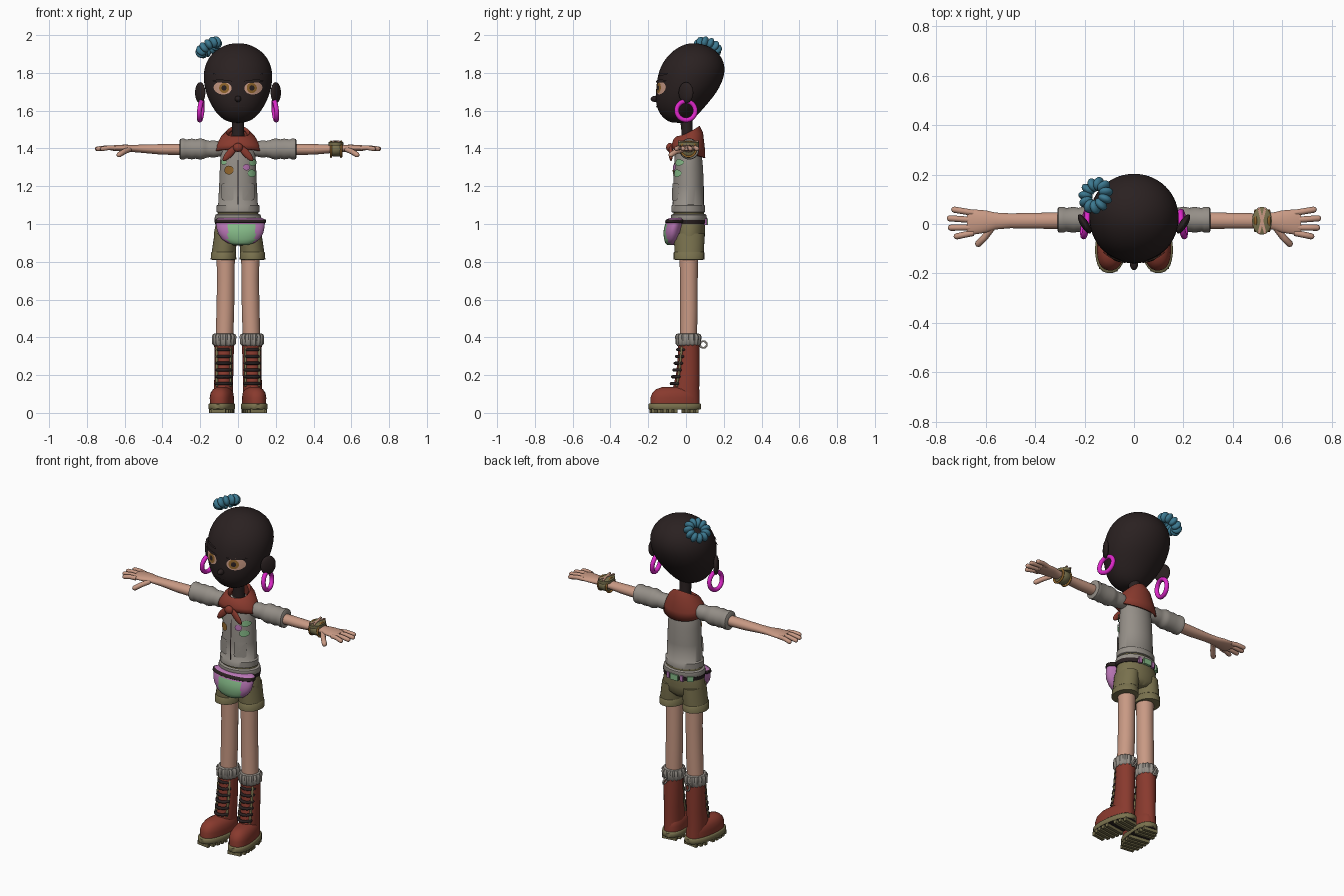
import bpy, bmesh, math
from math import sin, cos, pi, radians
from mathutils import Matrix, Vector
from mathutils.bvhtree import BVHTree

cube = bpy.data.objects.get("Cube")
if cube:
    bpy.data.objects.remove(cube)


def colour(name, r, g, b):
    m = bpy.data.materials.new(name)
    m.use_nodes = True
    m.diffuse_color = (r, g, b, 1)
    bsdf = m.node_tree.nodes["Principled BSDF"]
    bsdf.inputs["Base Color"].default_value = (r, g, b, 1)
    bsdf.inputs["Roughness"].default_value = 0.8
    return m


DARK = colour("dark brown", .023, .015, .015)
SKIN = colour("skin tan", .58, .32, .23)
RED = colour("brick red", .25, .042, .027)
GREY = colour("warm grey", .30, .275, .245)
OLIVE = colour("olive khaki", .19, .165, .075)
PINK = colour("magenta", .72, .02, .58)
TEAL = colour("teal blue", .045, .19, .28)
GREEN = colour("mint green", .24, .50, .25)
PURPLE = colour("orchid", .48, .18, .46)
AMBER = colour("amber", .28, .13, .025)


def finish(name, bm, mats, mirror=False, sub=0, fix=True):
    if fix:
        bmesh.ops.recalc_face_normals(bm, faces=bm.faces)
    me = bpy.data.meshes.new(name)
    bm.to_mesh(me)
    bm.free()
    for m in mats if isinstance(mats, list) else [mats]:
        me.materials.append(m)
    me.shade_smooth()
    me.set_sharp_from_angle(angle=radians(50))
    ob = bpy.data.objects.new(name, me)
    bpy.context.scene.collection.objects.link(ob)
    if sub:
        ob.modifiers.new("smooth", "SUBSURF").levels = sub
        ob.modifiers["smooth"].render_levels = sub
    if mirror:
        ob.modifiers.new("mirror", "MIRROR")
    return ob


def skin_rings(bm, rings, cap=True):
    loops = [[bm.verts.new(p) for p in ring] for ring in rings]
    n = len(loops[0])
    for a, b in zip(loops, loops[1:]):
        for i in range(n):
            j = (i + 1) % n
            bm.faces.new((a[i], a[j], b[j], b[i]))
    if cap:
        bm.faces.new(loops[0][::-1])
        bm.faces.new(loops[-1])


def loft(name, rings, mats, axis="z", n=28, power=2, ribs=0, turn=0, **kw):
    """Rings are (position, centre a, centre b, radius a, radius b) along the axis."""
    def point(p, ca, cb, ra, rb, t):
        c, s = cos(t), sin(t)
        k = 1 + (.06 * cos(ribs * t) if ribs else 0)
        u = ca + k * ra * math.copysign(abs(c) ** (2 / power), c)
        v = cb + k * rb * math.copysign(abs(s) ** (2 / power), s)
        return Vector((u, v, p) if axis == "z" else (p, u, v))
    bm = bmesh.new()
    skin_rings(bm, [[point(*r, 2 * pi * i / n) for i in range(n)] for r in rings])
    if turn:
        bmesh.ops.rotate(bm, verts=bm.verts, cent=(.075, 0, 0), matrix=Matrix.Rotation(turn, 3, "Z"))
    return finish(name, bm, mats, **kw)


def tube(name, pts, r, mat, n=10, **kw):
    pts = [Vector(p) for p in pts]
    end = (pts[-1] - pts[-2]).normalized()
    path = pts + [pts[-1] + end * r * .6, pts[-1] + end * r * .9]
    radii = [r] * len(pts) + [r * .75, r * .3]
    rings = []
    for i, p in enumerate(path):
        d = path[min(i + 1, len(path) - 1)] - path[max(i - 1, 0)]
        q = d.to_track_quat("Z", "Y")
        rings.append([p + q @ Vector((cos(2 * pi * k / n), sin(2 * pi * k / n), 0)) * radii[i] for k in range(n)])
    bm = bmesh.new()
    skin_rings(bm, rings)
    return finish(name, bm, mat, **kw)


def ball(name, at, size, mat, rot=Matrix(), seg=20, **kw):
    bm = bmesh.new()
    mx = Matrix.Translation(at) @ rot @ Matrix.Diagonal((*size, 1))
    bmesh.ops.create_uvsphere(bm, u_segments=seg, v_segments=seg // 2 + 2, radius=1, matrix=mx)
    return finish(name, bm, mat, **kw)


def box(name, at, size, mat, rot=Matrix(), **kw):
    bm = bmesh.new()
    bmesh.ops.create_cube(bm, size=1, matrix=Matrix.Translation(at) @ rot @ Matrix.Diagonal((*size, 1)))
    return finish(name, bm, mat, **kw)


def ring(name, at, major, minor, mat, rot, **kw):
    def loop(t):
        return [Matrix.Translation(at) @ rot @ Vector(((major + minor * cos(s)) * cos(t), (major + minor * cos(s)) * sin(t), minor * sin(s)))
                for s in (2 * pi * k / 12 for k in range(12))]
    bm = bmesh.new()
    skin_rings(bm, [loop(2 * pi * i / 36) for i in range(37)], cap=False)
    bmesh.ops.remove_doubles(bm, verts=bm.verts, dist=1e-5)
    return finish(name, bm, mat, **kw)


def surface(ob):
    bpy.context.view_layer.update()
    return BVHTree.FromObject(ob, bpy.context.evaluated_depsgraph_get())


def decal(target, name, x, z, rx, rz, mat, lift=.003, power=2, tilt=0, **kw):
    """Thin plate pressed onto the front of a surface."""
    def drop(f, t):
        c, s = cos(t), sin(t)
        u = f * rx * math.copysign(abs(c) ** (2 / power), c)
        v = f * rz * math.copysign(abs(s) ** (2 / power), s)
        p = Vector((x + u * cos(tilt) - v * sin(tilt), -1, z + u * sin(tilt) + v * cos(tilt)))
        hit, normal = target.ray_cast(p, Vector((0, 1, 0)))[:2]
        if hit is None:
            hit, normal = target.find_nearest(Vector((p.x, 0, p.z)))[:2]
        return hit + normal * lift
    bm = bmesh.new()
    skin_rings(bm, [[drop(f, 2 * pi * i / 24) for i in range(24)] for f in (1, .75, .5, .25, .02)], cap=False)
    return finish(name, bm, mat, fix=False, **kw)


# Head: (height, half width, front, back)
profile = [(1.535, .03, -.075, 0), (1.55, .075, -.108, .03), (1.58, .11, -.138, .065), (1.62, .137, -.157, .1),
           (1.67, .162, -.162, .143), (1.72, .178, -.159, .178), (1.78, .184, -.152, .203), (1.83, .179, -.137, .208),
           (1.88, .157, -.107, .193), (1.92, .12, -.066, .157), (1.947, .07, -.02, .11), (1.957, .025, .02, .06)]
head = loft("head", [(z, 0, (f + b) / 2, w, (b - f) / 2) for z, w, f, b in profile], DARK, sub=1)
loft("neck", [(1.42, 0, .01, .036, .034), (1.5, 0, .005, .032, .03), (1.58, 0, 0, .034, .034)], DARK)
ball("nose", (0, -.16, 1.662), (.017, .027, .017), DARK)
ball("ear", (.2, 0, 1.695), (.016, .045, .056), DARK, Matrix.Rotation(radians(-32), 4, "Z"), mirror=True)
ring("hoop_earring", (.197, 0, 1.6), .05, .0125, PINK,
     Matrix.Rotation(radians(8), 4, "Z") @ Matrix.Rotation(radians(84), 4, "Y"), mirror=True)
face = surface(head)
decal(face, "eye", .08, 1.72, .047, .034, SKIN, mirror=True, tilt=.12)
decal(face, "iris", .071, 1.72, .026, .027, AMBER, .005, mirror=True)
decal(face, "pupil", .071, 1.72, .013, .014, DARK, .007, mirror=True)
decal(face, "upper_eyelid", .08, 1.755, .05, .008, DARK, .008, mirror=True, tilt=.05)
decal(face, "eyebrow", .085, 1.79, .045, .007, DARK, .006, mirror=True, tilt=.12)
decal(face, "mouth", 0, 1.622, .05, .003, DARK, .004)

# Gathered hair tie made of lobes around a ring
tie = Matrix.Translation((-.155, .115, 1.935)) @ Vector((-.155, .085, .24)).to_track_quat("Z", "Y").to_matrix().to_4x4()
for i in range(11):
    spin = tie @ Matrix.Rotation(2 * pi * i / 11, 4, "Z") @ Matrix.Translation((.049, 0, 0))
    ball("hair_tie_lobe", spin.translation, (.029, .018, .03), TEAL, spin.to_3x3().to_4x4(), seg=14)

# Shirt
shirt = loft("shirt", [(1.06, 0, .012, .106, .082), (1.064, 0, .012, .113, .089), (1.097, 0, .012, .113, .089),
                       (1.103, 0, .012, .105, .082), (1.2, 0, .013, .1, .081), (1.3, 0, .013, .096, .077),
                       (1.38, 0, .012, .092, .07), (1.43, 0, .012, .075, .058), (1.455, 0, .012, .04, .04)], GREY, n=40)
front = surface(shirt)
decal(front, "shirt_opening", 0, 1.22, .003, .12, DARK, .002, 8)
decal(front, "shirt_pocket", .052, 1.17, .03, .045, GREY, .007, 8, mirror=True)
for name, x, z, r, mat in [("round_badge", -.045, 1.285, .023, AMBER), ("small_badge", -.07, 1.327, .014, GREEN),
                           ("upper_badge", .073, 1.325, .018, GREEN), ("middle_badge", .042, 1.3, .017, PURPLE),
                           ("lower_badge", .068, 1.268, .02, GREEN)]:
    decal(front, name, x, z, r, r, mat, .008)
folds = [(.06, .035), (.1, .04), (.13, .046), (.15, .043), (.17, .047), (.18, .052), (.2, .056), (.225, .051),
         (.245, .055), (.275, .05), (.285, .055), (.305, .054), (.31, .045)]
loft("sleeve", [(x, .017, 1.397, r * .95, r) for x, r in folds], GREY, axis="x", mirror=True)

# Neckerchief: a draped collar, longest at the back
bm = bmesh.new()
levels = []
for rx, ry, z0, rise in [(.048, .046, 1.44, .07), (.062, .06, 1.465, .055), (.09, .078, 1.45, .035),
                         (.118, .088, 1.42, -.02), (.128, .09, 1.395, -.045)]:
    loop = []
    for i in range(36):
        a = 2 * pi * i / 36
        back = (1 + cos(a)) / 2
        loop.append((rx * sin(a), .012 + ry * cos(a), z0 + rise * back ** 1.5))
    levels.append(loop)
skin_rings(bm, levels, cap=False)
scarf = finish("neckerchief", bm, RED)
scarf.modifiers.new("cloth", "SOLIDIFY").thickness = .01
ball("neckerchief_knot", (0, -.085, 1.405), (.026, .02, .024), RED)
ball("neckerchief_tail", (.042, -.08, 1.376), (.019, .011, .055), RED, Matrix.Rotation(radians(-42), 4, "Y"), mirror=True)

# Arms and hands
loft("arm", [(.25, .014, 1.395, .034, .03), (.4, .013, 1.395, .032, .028), (.5, .013, 1.398, .03, .022),
             (.56, .012, 1.4, .034, .019), (.6, .01, 1.402, .045, .018), (.65, .008, 1.402, .051, .016),
             (.675, .006, 1.402, .047, .012)], SKIN, axis="x", mirror=True)
for y0, x, y in [(.045, .728, .058), (.016, .746, .023), (-.014, .742, -.015), (-.036, .718, -.05)]:
    tube("finger", [(.65, y0, 1.402), ((.65 + x) / 2, (y0 + y) / 2, 1.404), (x, y, 1.398)], .0125, SKIN, mirror=True)
tube("thumb", [(.575, -.015, 1.395), (.605, -.055, 1.382), (.63, -.08, 1.366)], .014, SKIN, mirror=True)

# Wrist device on the left arm
loft("wrist_band", [(.495, .013, 1.396, .04, .034), (.5, .013, 1.396, .045, .038), (.54, .013, 1.396, .045, .038),
                    (.545, .013, 1.396, .04, .034)], OLIVE, axis="x")
loft("wrist_dial", [(1.415, .518, .013, .04, .056), (1.432, .518, .013, .04, .056), (1.438, .518, .013, .03, .045)], OLIVE)
for turn in (.25, -.25):
    box("dial_strap", (.518, .013, 1.438), (.01, .11, .006), SKIN, Matrix.Rotation(turn, 4, "Z"))
for x in (.492, .546):
    ring("band_edge", (x, .013, 1.396), .04, .006, AMBER, Matrix.Rotation(pi / 2, 4, "Y"))

# Shorts and belt
loft("shorts_seat", [(.885, 0, .017, .06, .06), (.91, 0, .017, .124, .08), (.95, 0, .017, .128, .084),
                     (1.0, 0, .017, .118, .084), (1.068, 0, .015, .105, .08)], OLIVE, n=36)
loft("shorts_leg", [(.852, .075, .017, .064, .077), (.9, .07, .017, .062, .08), (.95, .066, .017, .058, .08)], OLIVE, mirror=True)
loft("shorts_cuff", [(.81, .077, .016, .058, .072), (.812, .077, .016, .068, .081), (.848, .076, .016, .066, .081),
                     (.855, .075, .016, .06, .074)], OLIVE, mirror=True)
loft("waistband", [(1.02, 0, .015, .122, .093), (1.025, 0, .015, .125, .096), (1.048, 0, .015, .12, .093),
                   (1.053, 0, .015, .11, .085)], GREY, n=40)
loft("belt_strap", [(1.0, 0, .016, .122, .092), (1.022, 0, .016, .125, .095)], DARK, n=40)
box("belt_buckle", (0, .11, 1.013), (.05, .014, .034), GREEN)
box("belt_loop", (.045, .103, 1.013), (.018, .014, .034), PURPLE, mirror=True)
box("belt_clip", (-.085, .083, 1.013), (.035, .016, .03), GREEN, Matrix.Rotation(radians(40), 4, "Z"))

# Waist bag with a coloured centre panel
bag = loft("waist_bag", [(.89, .015, -.08, .04, .02), (.9, .015, -.078, .072, .032), (.92, .014, -.073, .1, .043),
                         (.95, .014, -.069, .119, .051), (.975, .013, -.065, .126, .052), (1.0, .013, -.058, .129, .052),
                         (1.025, .012, -.05, .128, .05), (1.032, .012, -.045, .115, .04)], [PURPLE, GREEN], n=56)
for p in bag.data.polygons:
    if -.05 < p.center.x < .088 and p.center.z < 1.0 and p.normal.y < -.1:
        p.material_index = 1
loft("bag_zip", [(1.006, .012, -.055, .129, .051), (1.009, .012, -.055, .132, .055), (1.022, .012, -.052, .132, .054),
                 (1.025, .012, -.05, .128, .05)], DARK, n=40, ribs=40).scale = (.98, .98, 1)

# Legs, socks and boots
loft("leg", [(.38, .072, .012, .046, .045), (.55, .067, .015, .047, .047), (.7, .065, .015, .046, .047),
             (.9, .065, .015, .05, .05)], SKIN, mirror=True)
loft("sock", [(.355, .073, .012, .05, .055), (.365, .073, .012, .06, .064), (.405, .073, .012, .062, .066),
              (.418, .073, .012, .056, .06), (.42, .073, .012, .046, .05)], GREY, n=60, ribs=15, mirror=True)
loft("boot_shaft", [(.05, .077, .0, .05, .072), (.13, .077, .0, .05, .07), (.2, .075, .009, .05, .062),
                    (.3, .074, .014, .051, .057), (.365, .073, .015, .053, .056)], RED, mirror=True)
TOE = radians(8)
loft("boot_foot", [(.04, .077, -.06, .06, .13), (.08, .077, -.06, .061, .13), (.105, .077, -.058, .057, .123),
                   (.125, .077, -.055, .045, .105), (.136, .077, -.05, .025, .08)], RED, power=2.4, turn=TOE, mirror=True)
sole = loft("boot_sole", [(.018, .078, -.06, .064, .136), (.022, .078, -.06, .067, .141), (.045, .078, -.06, .067, .141),
                          (.05, .078, -.06, .062, .135)], [OLIVE, DARK], power=2.4, turn=TOE, mirror=True)
for p in sole.data.polygons:
    p.material_index = int(p.normal.z < -.8)
swing = Matrix.Translation((.075, 0, 0)) @ Matrix.Rotation(TOE, 4, "Z") @ Matrix.Translation((-.075, 0, 0))
for i in range(9):
    y = -.18 + .029 * i
    half = .062 * (1 - abs((y + .06) / .141) ** 2.4) ** .42
    if i != 5:
        box("sole_lug", swing @ Vector((.078, y, .011)), (2 * half, .018, .022), OLIVE, Matrix.Rotation(TOE, 4, "Z"), mirror=True)
for i in range(6):
    z = .155 + .036 * i
    y = -.074 + .034 * i / 5
    tube("boot_lace", [(.036, y + .03, z), (.052, y + .004, z), (.077, y - .004, z), (.1, y + .004, z), (.116, y + .03, z)],
         .0085, DARK, n=8, mirror=True)
for x in (.04, .112):
    tube("lace_edge", [(x, -.05, .14), (x, -.036, .22), (x, -.022, .345)], .007, OLIVE, n=8, mirror=True)
ring("boot_pull_loop", (.074, .092, .362), .018, .005, GREY, Matrix.Rotation(radians(75), 4, "Y"), mirror=True)
